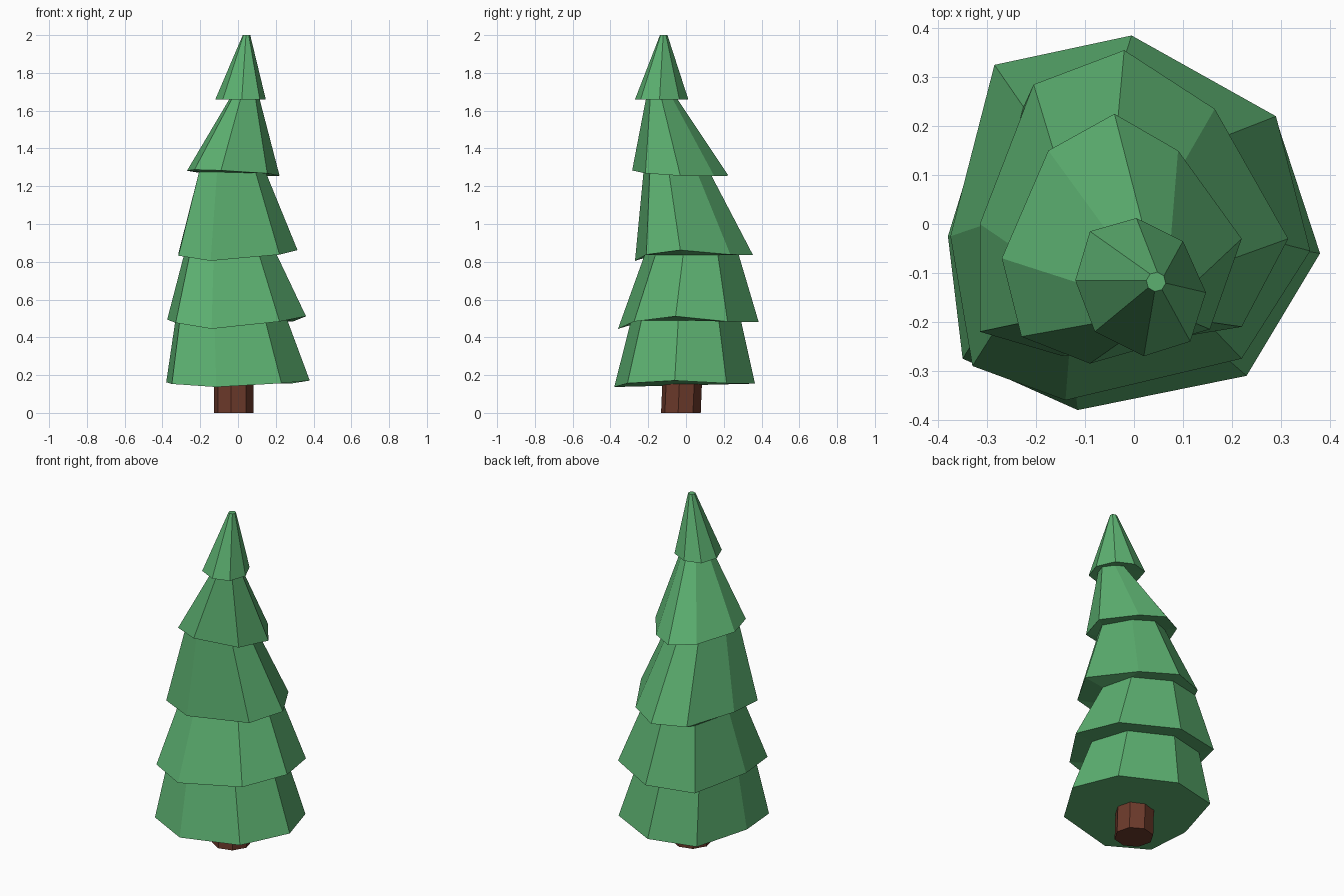
import bpy, bmesh
from math import cos, sin, radians

if "Cube" in bpy.data.objects:
    bpy.data.objects.remove(bpy.data.objects["Cube"])


def material(name, color):
    m = bpy.data.materials.new(name)
    m.diffuse_color = (*color, 1)
    m.use_nodes = True
    m.node_tree.nodes["Principled BSDF"].inputs["Base Color"].default_value = m.diffuse_color
    return m


def loft(name, rings, mat):
    """Skin a stack of equal-sized rings and cap both ends."""
    bm = bmesh.new()
    loops = [[bm.verts.new(p) for p in ring] for ring in rings]
    n = len(loops[0])
    for a, b in zip(loops, loops[1:]):
        for i in range(n):
            j = (i + 1) % n
            bm.faces.new((a[i], a[j], b[j], b[i]))
    bm.faces.new(loops[0][::-1])
    bm.faces.new(loops[-1])
    bmesh.ops.recalc_face_normals(bm, faces=bm.faces[:])
    me = bpy.data.meshes.new(name)
    bm.to_mesh(me)
    bm.free()
    me.materials.append(mat)
    ob = bpy.data.objects.new(name, me)
    bpy.context.collection.objects.link(ob)
    return ob


def octagon(cx, cy, r, z, turn):
    angles = [radians(turn + 45 * i) for i in range(8)]
    return [(cx + r * cos(a), cy + r * sin(a), z) for a in angles]


# Sag of the branch skirt, starting at the front corner, counter-clockwise
SAG = (-1, .1, .9, .1, 0, .1, .4, -.1)

# Skirt outline, height, sag, tilt; then neck centre, scale and height
TIERS = [
    ([(-.115, -.38), (.23, -.31), (.38, -.06), (.29, .215),
      (-.005, .365), (-.28, .30), (-.38, -.025), (-.35, -.275)],
     .155, .018, 0, (-.035, 0), .78, .49),
    ([(-.14, -.36), (.22, -.275), (.36, -.055), (.29, .22),
      (-.005, .385), (-.285, .325), (-.375, -.025), (-.33, -.29)],
     .48, .035, 0, (-.04, .03), .67, .835),
    ([(-.145, -.27), (.22, -.21), (.315, -.03), (.165, .235),
      (-.02, .355), (-.205, .285), (-.315, 0), (-.315, -.22)],
     .835, .03, 0, (-.03, -.05), .56, 1.275),
    ([(-.09, -.285), (.155, -.215), (.22, -.03), (.09, .15),
      (-.04, .225), (-.175, .15), (-.27, -.07), (-.23, -.23)],
     1.265, 0, .05, (.035, -.13), .32, 1.665),
    ([(.02, -.27), (.115, -.24), (.147, -.14), (.10, -.035),
      (.005, .012), (-.09, -.015), (-.12, -.115), (-.08, -.22)],
     1.66, 0, 0, None, 0, 0),
]

# Foliage: each skirt narrows to a neck tucked under the next skirt
rings = []
for pts, z, sag, tilt, centre, scale, neck_z in TIERS:
    rings.append([(x, y, z + sag * s - tilt * (x + y))
                  for (x, y), s in zip(pts, SAG)])
    if centre:
        mx = (min(p[0] for p in pts) + max(p[0] for p in pts)) / 2
        my = (min(p[1] for p in pts) + max(p[1] for p in pts)) / 2
        rings.append([(centre[0] + (x - mx) * scale,
                       centre[1] + (y - my) * scale, neck_z) for x, y in pts])

# Blunt tip
rings.append(octagon(.045, -.118, .02, 2.0, -98))
loft("foliage", rings, material("needles", (.107, .434, .163)))

# Trunk
loft("trunk", [octagon(-.022, -.027, .106, 0, -8),
               octagon(-.022, -.02, .106, .17, -8)],
     material("bark", (.15, .042, .024)))
